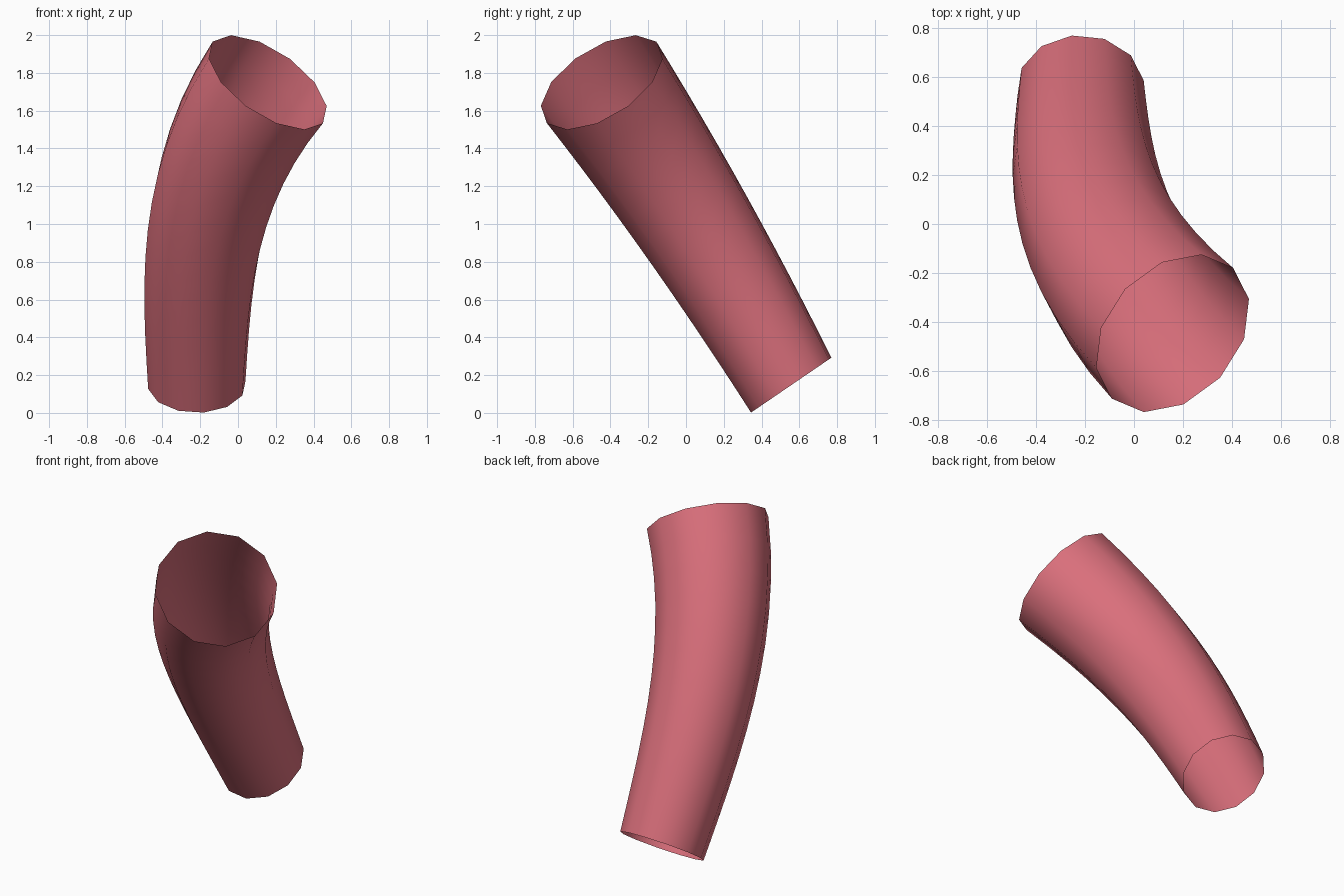
import bpy, bmesh, math
from mathutils import Vector
from mathutils.geometry import interpolate_bezier

cube = bpy.data.objects.get("Cube")
if cube:
    bpy.data.objects.remove(cube, do_unlink=True)

SIDES, RINGS = 12, 13
PHASE = math.radians(8)

# Centre line, and the way each open end faces
path = interpolate_bezier(Vector((-0.218, 0.557, 0.147)), Vector((-0.218, 0.247, 0.695)),
                          Vector((-0.218, -0.088, 1.234)), Vector((0.158, -0.447, 1.75)), RINGS)
start_normal = Vector((0, -0.564, 0.826))
end_normal = Vector((0.503, -0.465, 0.728))
start_radius, end_radius = 0.26, 0.364


def add_ring(bm, centre, normal, radius):
    normal = normal.normalized()
    u = Vector((1, 0, 0))
    u = (u - normal * u.dot(normal)).normalized()
    v = normal.cross(u)
    angles = [PHASE + math.tau * i / SIDES for i in range(SIDES)]
    return [bm.verts.new(centre + radius * (u * math.cos(a) + v * math.sin(a))) for a in angles]


# Flaring bent tube, open at both ends
bm = bmesh.new()
rings = []
for i, centre in enumerate(path):
    t = i / (RINGS - 1)
    normal = start_normal.lerp(end_normal, t * t)
    rings.append(add_ring(bm, centre, normal, start_radius + (end_radius - start_radius) * t))
for low, high in zip(rings, rings[1:]):
    for i in range(SIDES):
        j = (i + 1) % SIDES
        bm.faces.new((low[i], low[j], high[j], high[i]))
mesh = bpy.data.meshes.new("bent_tube")
bm.to_mesh(mesh)
bm.free()
tube = bpy.data.objects.new("bent_tube", mesh)
bpy.context.collection.objects.link(tube)
mesh.shade_smooth()

# Rose pink material
pink = bpy.data.materials.new("rose_pink")
pink.use_nodes = True
colour = (0.7, 0.16, 0.2, 1)
pink.diffuse_color = colour
pink.node_tree.nodes["Principled BSDF"].inputs["Base Color"].default_value = colour
mesh.materials.append(pink)
